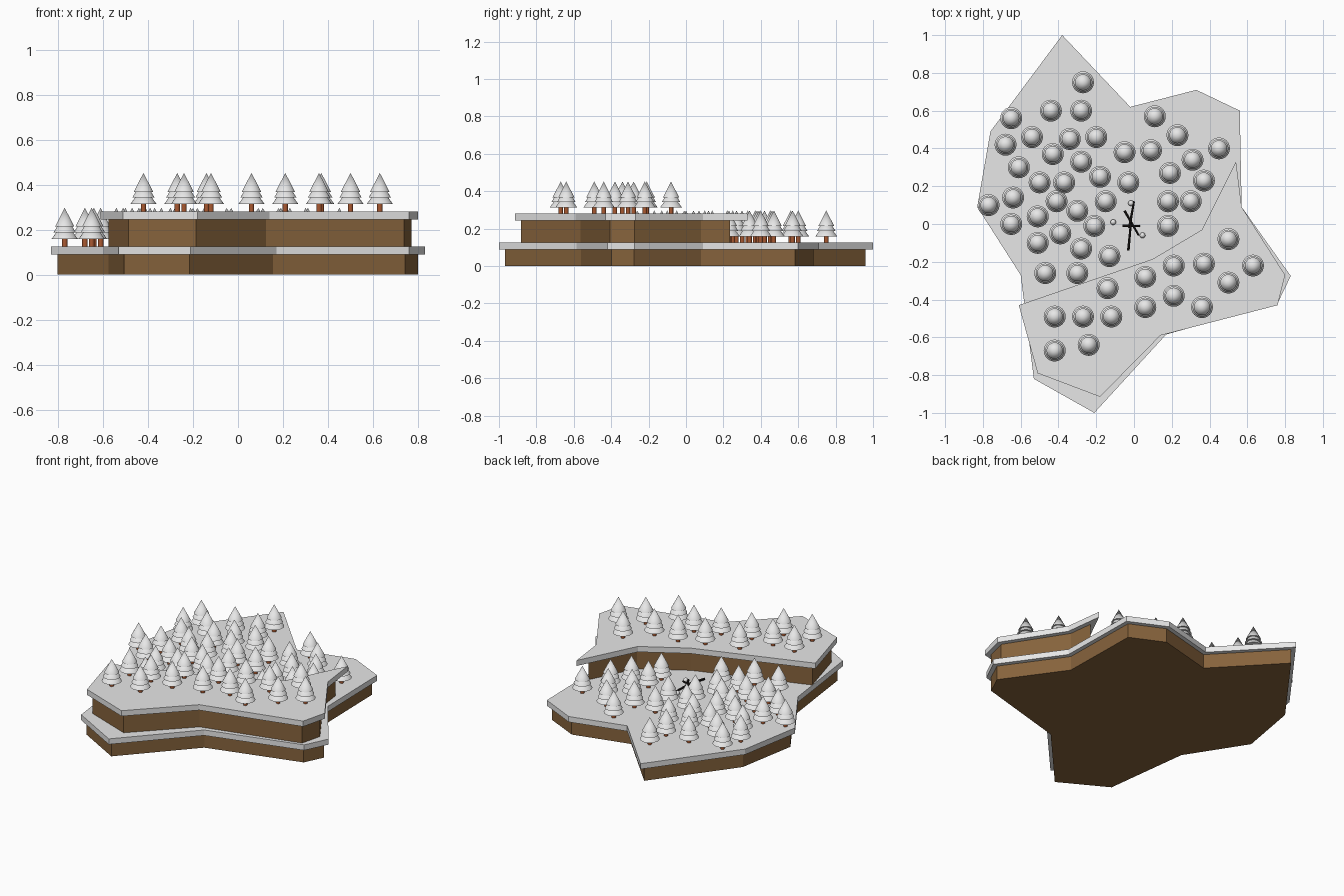
import bpy, bmesh, math
from mathutils import Vector, Matrix

cube = bpy.data.objects.get("Cube")
if cube:
    bpy.data.objects.remove(cube, do_unlink=True)


def material(name, rgb):
    mat = bpy.data.materials.new(name)
    mat.use_nodes = True
    mat.diffuse_color = (*rgb, 1)
    mat.node_tree.nodes["Principled BSDF"].inputs["Base Color"].default_value = (*rgb, 1)
    return mat


snow = material("snow white", (0.8, 0.8, 0.8))
earth = material("earth brown", (0.24, 0.125, 0.045))
bark = material("bark orange brown", (0.4, 0.1, 0.03))
charred = material("charred black", (0.012, 0.01, 0.009))


def add_object(name, bm, *mats):
    mesh = bpy.data.meshes.new(name)
    bmesh.ops.recalc_face_normals(bm, faces=bm.faces)
    bm.to_mesh(mesh)
    bm.free()
    for mat in mats:
        mesh.materials.append(mat)
    obj = bpy.data.objects.new(name, mesh)
    bpy.context.collection.objects.link(obj)
    return obj


def smooth(obj):
    bpy.ops.object.select_all(action="DESELECT")
    obj.select_set(True)
    bpy.context.view_layer.objects.active = obj
    bpy.ops.object.shade_smooth_by_angle(angle=math.radians(35))


def inset(outline, dist):
    """Shrink a counter-clockwise outline by a constant distance."""
    pts = [Vector(p) for p in outline]
    result = []
    for i, p in enumerate(pts):
        before = (p - pts[i - 1]).normalized()
        after = (pts[(i + 1) % len(pts)] - p).normalized()
        n1 = Vector((-before.y, before.x))
        n2 = Vector((-after.y, after.x))
        result.append(p + (n1 + n2) * dist / (1 + n1.dot(n2)))
    return result


def slab(name, outline, bottom, top, mat):
    bm = bmesh.new()
    face = bm.faces.new([bm.verts.new((x, y, bottom)) for x, y in outline])
    ext = bmesh.ops.extrude_face_region(bm, geom=[face], use_keep_orig=True)
    verts = [g for g in ext["geom"] if isinstance(g, bmesh.types.BMVert)]
    bmesh.ops.translate(bm, verts=verts, vec=(0, 0, top - bottom))
    return add_object(name, bm, mat)


# Terraces: earth slabs with slightly wider snow slabs on top
lower_outline = [(-.21, -1), (.17, -.585), (.76, -.42), (.83, -.275), (.57, .09),
                 (.56, .6), (.33, .71), (-.02, .62), (-.38, 1), (-.76, .49),
                 (-.83, .09), (-.6, -.27), (-.53, -.82)]
upper_outline = [(-.18, -.915), (.14, -.59), (.76, -.43), (.8, -.27), (.57, .09),
                 (.54, .33), (.36, -.03), (.1, -.185), (-.61, -.43), (-.51, -.79)]
LOWER_TOP, UPPER_TOP = .125, .28
slab("lower_earth", inset(lower_outline, .026), 0, .09, earth)
slab("lower_snow", lower_outline, .09, LOWER_TOP, snow)
slab("upper_earth", inset(upper_outline, .028), LOWER_TOP, .245, earth)
slab("upper_snow", upper_outline, .245, UPPER_TOP, snow)


# One tree mesh: a trunk and three stacked snowy cones
def cone(bm, r1, r2, bottom, top, sides, index):
    made = bmesh.ops.create_cone(
        bm, cap_ends=True, segments=sides, radius1=r1, radius2=r2, depth=top - bottom,
        matrix=Matrix.Translation((0, 0, (bottom + top) / 2)))
    for face in {f for v in made["verts"] for f in v.link_faces}:
        face.material_index = index


bm = bmesh.new()
cone(bm, .012, .012, 0, .045, 12, 1)
for radius, bottom, top in ((.058, .034, .115), (.05, .062, .143), (.043, .088, .172)):
    cone(bm, radius, 0, bottom, top, 24, 0)
first_tree = add_object("tree", bm, snow, bark)
smooth(first_tree)

# Forest positions in hundredths of a unit
lower_trees = [
    (-27, 75), (-44, 60), (-28, 60), (-65, 56), (-68, 42), (-54, 46), (-34, 45), (-20, 46),
    (11, 57), (-43, 37), (-5, 38), (9, 39), (23, 47), (45, 40), (31, 34), (-61, 30),
    (-28, 33), (-50, 22), (-37, 22), (-18, 25), (-3, 22), (19, 27), (37, 23), (-77, 10),
    (-64, 14), (-41, 12), (-15, 12), (18, 12), (30, 12), (-51, 4), (-30, 7), (-65, 0),
    (-39, -5), (-21, -1), (18, -1), (-51, -10), (-28, -13), (-13, -17), (-47, -26), (-30, -26)]
upper_trees = [
    (-42, -49), (-27, -49), (-12, -49), (-42, -67), (-24, -64), (-14, -34), (6, -28), (6, -44),
    (21, -22), (21, -38), (37, -21), (36, -44), (50, -8), (50, -31), (63, -22)]
for name, places, ground in (("lower_tree", lower_trees, LOWER_TOP),
                             ("upper_tree", upper_trees, UPPER_TOP)):
    for x, y in places:
        tree = bpy.data.objects.new(name, first_tree.data)
        tree.location = (x / 100, y / 100, ground)
        bpy.context.collection.objects.link(tree)
bpy.data.objects.remove(first_tree, do_unlink=True)

# Charred branches lying in the clearing
branches = [((-.03, -.14, .01), (-.015, .02, .03)), ((-.025, -.02, .03), (0, .12, .015)),
            ((-.06, -.01, .01), (.03, -.01, .03)), ((-.05, .07, .01), (.025, -.06, .02))]
bm = bmesh.new()
for start, end in branches:
    a, b = Vector(start), Vector(end)
    turn = (b - a).to_track_quat("Z", "Y").to_matrix().to_4x4()
    bmesh.ops.create_cone(bm, cap_ends=True, segments=6, radius1=.008, radius2=.006,
                          depth=(b - a).length, matrix=Matrix.Translation((a + b) / 2) @ turn)
add_object("fallen_branches", bm, charred).location.z = LOWER_TOP

# Snowballs around the branches
bm = bmesh.new()
for x, y in ((-.11, .01), (-.016, .11), (.045, -.06)):
    bmesh.ops.create_uvsphere(bm, u_segments=16, v_segments=8, radius=.015,
                              matrix=Matrix.Translation((x, y, LOWER_TOP + .013)))
smooth(add_object("snowballs", bm, snow))
